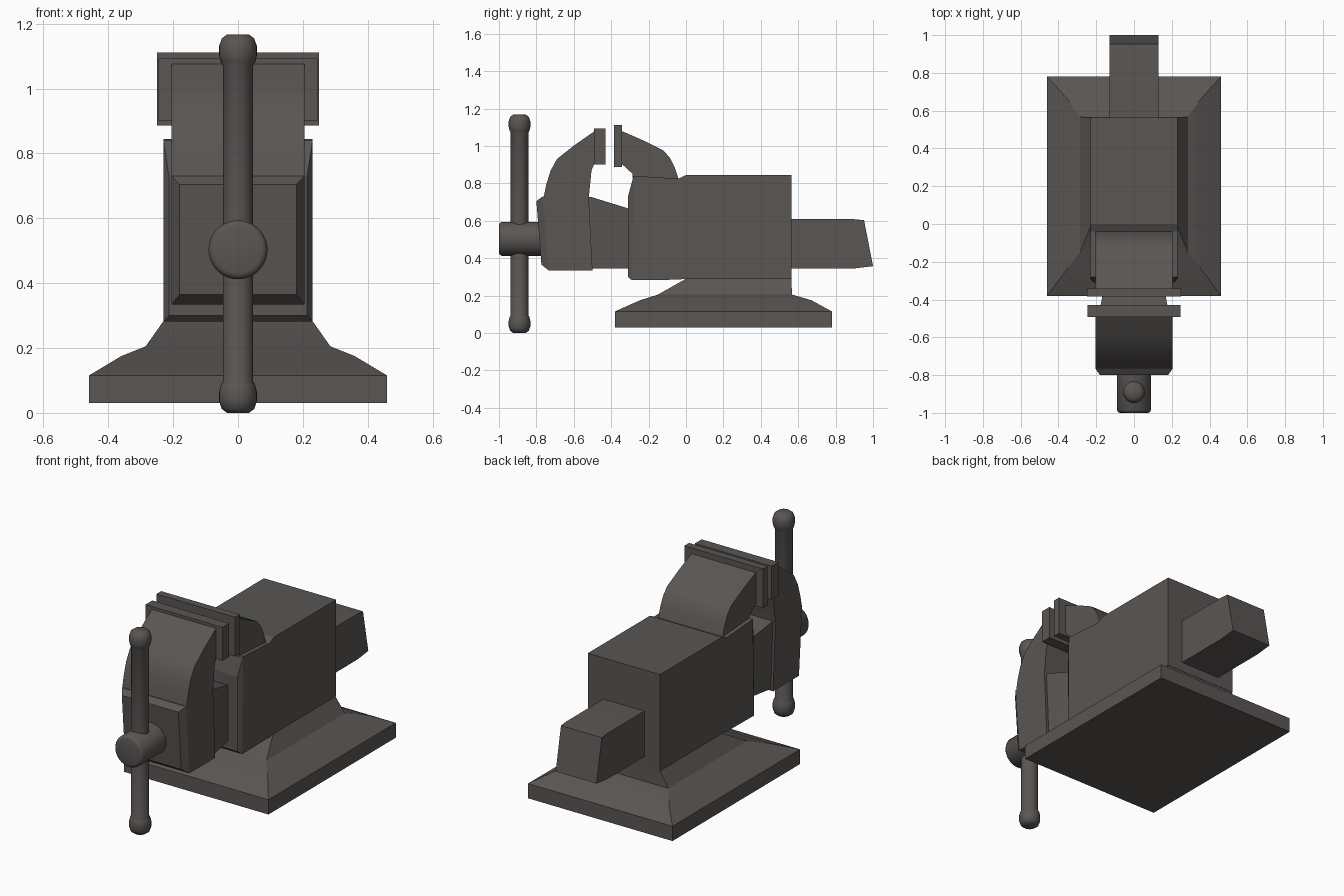
import bpy, bmesh, math

if "Cube" in bpy.data.objects:
    bpy.data.objects.remove(bpy.data.objects["Cube"])

iron = bpy.data.materials.new("dark cast iron")
iron.diffuse_color = (0.10, 0.092, 0.087, 1)
iron.use_nodes = True
iron.node_tree.nodes["Principled BSDF"].inputs["Base Color"].default_value = iron.diffuse_color


def finish(name, bm, angle=30):
    bmesh.ops.recalc_face_normals(bm, faces=bm.faces)
    me = bpy.data.meshes.new(name)
    bm.to_mesh(me)
    bm.free()
    me.materials.append(iron)
    ob = bpy.data.objects.new(name, me)
    bpy.context.collection.objects.link(ob)
    bpy.ops.object.select_all(action='DESELECT')
    ob.select_set(True)
    bpy.context.view_layer.objects.active = ob
    bpy.ops.object.shade_smooth_by_angle(angle=math.radians(angle))
    return ob


def loft(name, loops, angle=30):
    """Skin closed loops of equal length and cap both ends."""
    bm = bmesh.new()
    rows = [[bm.verts.new(p) for p in loop] for loop in loops]
    n = len(rows[0])
    for a, b in zip(rows, rows[1:]):
        for i in range(n):
            j = (i + 1) % n
            bm.faces.new((a[i], a[j], b[j], b[i]))
    bm.faces.new(rows[0])
    bm.faces.new(rows[-1])
    return finish(name, bm, angle)


def flat_ring(z, hx, y0, y1):
    return [(-hx, y0, z), (hx, y0, z), (hx, y1, z), (-hx, y1, z)]


def tilt_ring(yb, yt, hx, z0, z1):
    """Upright rectangle whose bottom is at yb and top at yt."""
    return [(-hx, yb, z0), (hx, yb, z0), (hx, yt, z1), (-hx, yt, z1)]


def prism(name, profile, hx, angle=30):
    """Side profile (y, z) extruded across x."""
    return loft(name, [[(s * hx, y, z) for y, z in profile] for s in (-1, 1)], angle)


def lathe(name, profile, place, n=32):
    """Profile (radius, height) spun round; place maps (a, b, h) to xyz."""
    ang = [2 * math.pi * i / n for i in range(n)]
    return loft(name, [[place(r * math.cos(t), r * math.sin(t), h) for t in ang]
                       for r, h in profile], 40)


# mounting base with flared neck
loft("base", [flat_ring(0.03, 0.46, -0.38, 0.78),
              flat_ring(0.115, 0.46, -0.38, 0.78),
              flat_ring(0.175, 0.36, -0.245, 0.67),
              flat_ring(0.205, 0.285, -0.15, 0.567),
              flat_ring(0.29, 0.225, 0.0, 0.563)], 25)

# fixed body with chamfered front
loft("body", [tilt_ring(-0.31, -0.31, 0.213, 0.30, 0.73),
              tilt_ring(-0.29, -0.28, 0.23, 0.282, 0.84),
              tilt_ring(-0.04, -0.04, 0.23, 0.285, 0.825),
              tilt_ring(0.0, 0.0, 0.23, 0.29, 0.845),
              tilt_ring(0.565, 0.565, 0.23, 0.29, 0.845)], 12)

# slide bar: rear tail and tapered front part
prism("slide_tail", [(0.4, 0.345), (0.90, 0.345), (1.0, 0.357), (0.952, 0.603),
                     (0.90, 0.608), (0.4, 0.608)], 0.13, 8)
loft("slide_front", [tilt_ring(-0.53, -0.53, 0.19, 0.345, 0.73),
                     tilt_ring(-0.5, -0.5, 0.19, 0.345, 0.725),
                     tilt_ring(-0.29, -0.29, 0.15, 0.345, 0.66)])

# fixed jaw rising from the body
prism("fixed_jaw", [(-0.345, 1.08), (-0.23, 1.03), (-0.12, 0.975), (-0.085, 0.935),
                    (-0.06, 0.885), (-0.04, 0.825), (-0.285, 0.825), (-0.285, 0.85),
                    (-0.345, 0.905)], 0.205)

# moving jaw: lower block and curved upper arm
loft("moving_jaw_block", [tilt_ring(-0.773, -0.80, 0.18, 0.365, 0.705),
                          tilt_ring(-0.735, -0.765, 0.205, 0.335, 0.73),
                          tilt_ring(-0.50, -0.52, 0.205, 0.335, 0.73)], 12)
prism("moving_jaw_arm", [(-0.762, 0.72), (-0.748, 0.79), (-0.725, 0.865), (-0.69, 0.93),
                         (-0.595, 1.005), (-0.49, 1.078), (-0.49, 0.905),
                         (-0.505, 0.87), (-0.52, 0.72)], 0.205)

# jaw plates
for name, hx, y0, y1, z0, z1 in (("moving_jaw_plate", 0.245, -0.492, -0.43, 0.90, 1.093),
                                 ("fixed_jaw_plate", 0.25, -0.385, -0.342, 0.887, 1.112)):
    loft(name, [flat_ring(z0, hx, y0, y1), flat_ring(z1, hx, y0, y1)])

# screw head along y
lathe("screw_head", [(0.073, -1.0), (0.083, -0.997), (0.091, -0.985), (0.091, -0.72)],
      lambda a, b, h: (a, h, 0.503 + b))

# turning handle with a knob at each end
half = [(0.034, 0.0), (0.05, 0.012), (0.058, 0.035), (0.058, 0.065), (0.053, 0.085), (0.047, 0.096)]
top = 1.167
lathe("handle", half + [(r, top - h) for r, h in reversed(half)],
      lambda a, b, h: (a, -0.89 + b, h))
